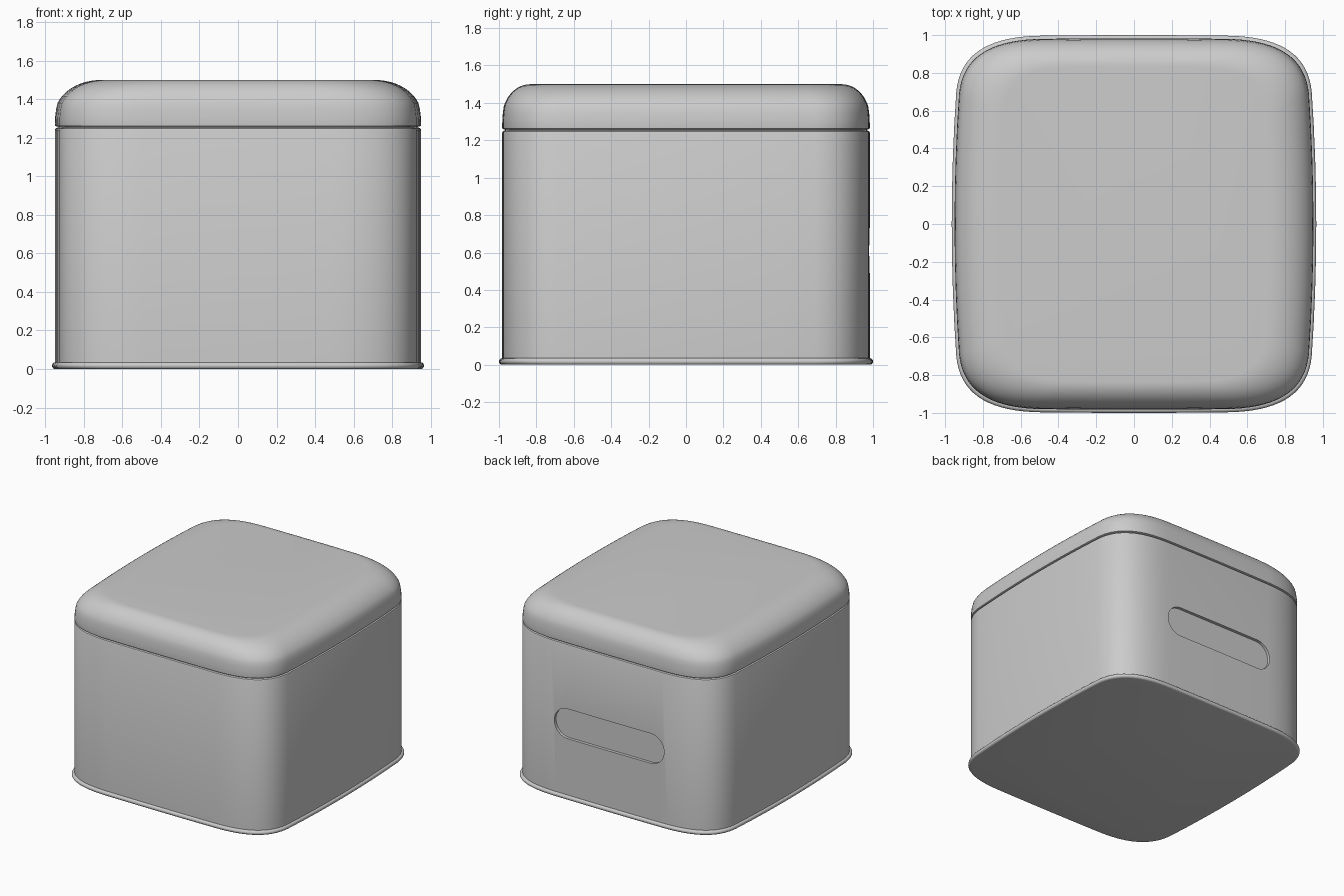
import bpy, bmesh, math
from mathutils import Vector
from mathutils.geometry import interpolate_bezier

if "Cube" in bpy.data.objects:
    bpy.data.objects.remove(bpy.data.objects["Cube"])


def quadrant():
    # unit quarter outline: bowed back edge, rounded corner, bowed side edge
    pts = [Vector((x, 1 - 0.012 * x * x)) for x in (0, 0.17, 0.34)]
    pts += interpolate_bezier(Vector((0.5, 0.997)), Vector((0.8, 0.995)),
                              Vector((0.955, 0.90)), Vector((0.975, 0.70)), 18)
    pts += [Vector((1 - 0.025 * (y / 0.7) ** 2, y)) for y in (0.525, 0.35, 0.175, 0)]
    return [(p.x, p.y) for p in pts]


def outline():
    q = quadrant()
    loop = q[:-1]
    loop += [(x, -y) for x, y in reversed(q)][:-1]
    loop += [(-x, -y) for x, y in q][:-1]
    loop += [(-x, y) for x, y in reversed(q)][:-1]
    return loop


def make_object(name, bm, smooth=True):
    bmesh.ops.recalc_face_normals(bm, faces=bm.faces)
    mesh = bpy.data.meshes.new(name)
    bm.to_mesh(mesh)
    bm.free()
    ob = bpy.data.objects.new(name, mesh)
    bpy.context.collection.objects.link(ob)
    bpy.context.view_layer.objects.active = ob
    ob.select_set(True)
    if smooth:
        bpy.ops.object.shade_smooth_by_angle(angle=math.radians(35))
    ob.select_set(False)
    return ob


def loft(name, profile, smooth=True):
    # profile: (half width x, half depth y, z) for each ring
    bm = bmesh.new()
    shape = outline()
    rings = [[bm.verts.new((x * hx, y * hy, z)) for x, y in shape] for hx, hy, z in profile]
    n = len(shape)
    for a, b in zip(rings, rings[1:]):
        for i in range(n):
            bm.faces.new((a[i], a[(i + 1) % n], b[(i + 1) % n], b[i]))
    bm.faces.new(rings[0])
    bm.faces.new(rings[-1])
    return make_object(name, bm, smooth)


HX, HY = 0.95, 0.983

# rolled rim around the bottom
rim = []
for i in range(9):
    a = math.radians(-90 + 180 * i / 8)
    bulge = 0.016 * math.cos(a)
    rim.append((0.949 + bulge, 0.984 + bulge, 0.0175 + 0.0175 * math.sin(a)))
loft("bottom_rim", rim)

# body with softly turned upper edge
body = loft("body", [(HX, HY, 0.01), (HX, HY, 1.24), (HX - 0.003, HY - 0.003, 1.248),
                     (HX - 0.012, HY - 0.012, 1.252)])

# dark seam between body and lid
loft("lid_seam", [(HX - 0.015, HY - 0.015, 1.245), (HX - 0.015, HY - 0.015, 1.268)])

# domed lid, wider rounding along x than along y
lid = [(HX - 0.010, HY - 0.010, 1.258), (HX - 0.001, HY - 0.001, 1.262)]
for i in range(15):
    a = math.radians(90 * i / 14)
    k, s = 1 - math.cos(a), math.sin(a)
    lid.append((HX - 0.24 * k, HY - 0.15 * k, 1.27 + 0.05 * min(1, i / 3) + (0.23 - 0.05 * min(1, i / 3)) * s))
loft("lid", lid)

# shallow stadium recess in the back
bm = bmesh.new()
R, HALF, ZC = 0.12, 0.49, 0.61
pts = []
for side in (1, -1):
    for i in range(17):
        a = math.radians(-90 + 180 * i / 16)
        pts.append((side * (HALF - R + R * math.cos(a)), ZC + side * R * math.sin(a)))
face = bm.faces.new([bm.verts.new((x, 0.958, z)) for x, z in pts])
ext = bmesh.ops.extrude_face_region(bm, geom=[face])
bmesh.ops.translate(bm, vec=(0, 0.1, 0), verts=[v for v in ext["geom"] if isinstance(v, bmesh.types.BMVert)])
cutter = make_object("recess_cutter", bm, False)
cutter.hide_render = True
cutter.display_type = 'WIRE'
cut = body.modifiers.new("recess", 'BOOLEAN')
cut.operation = 'DIFFERENCE'
cut.object = cutter
cut.solver = 'EXACT'

# apply the cut so that the helper can go, then shade again
bpy.context.view_layer.objects.active = body
body.select_set(True)
while body.modifiers[0] != cut:
    bpy.ops.object.modifier_move_up(modifier="recess")
bpy.ops.object.modifier_apply(modifier="recess")
bpy.ops.object.shade_smooth_by_angle(angle=math.radians(35))
bpy.data.objects.remove(cutter)
